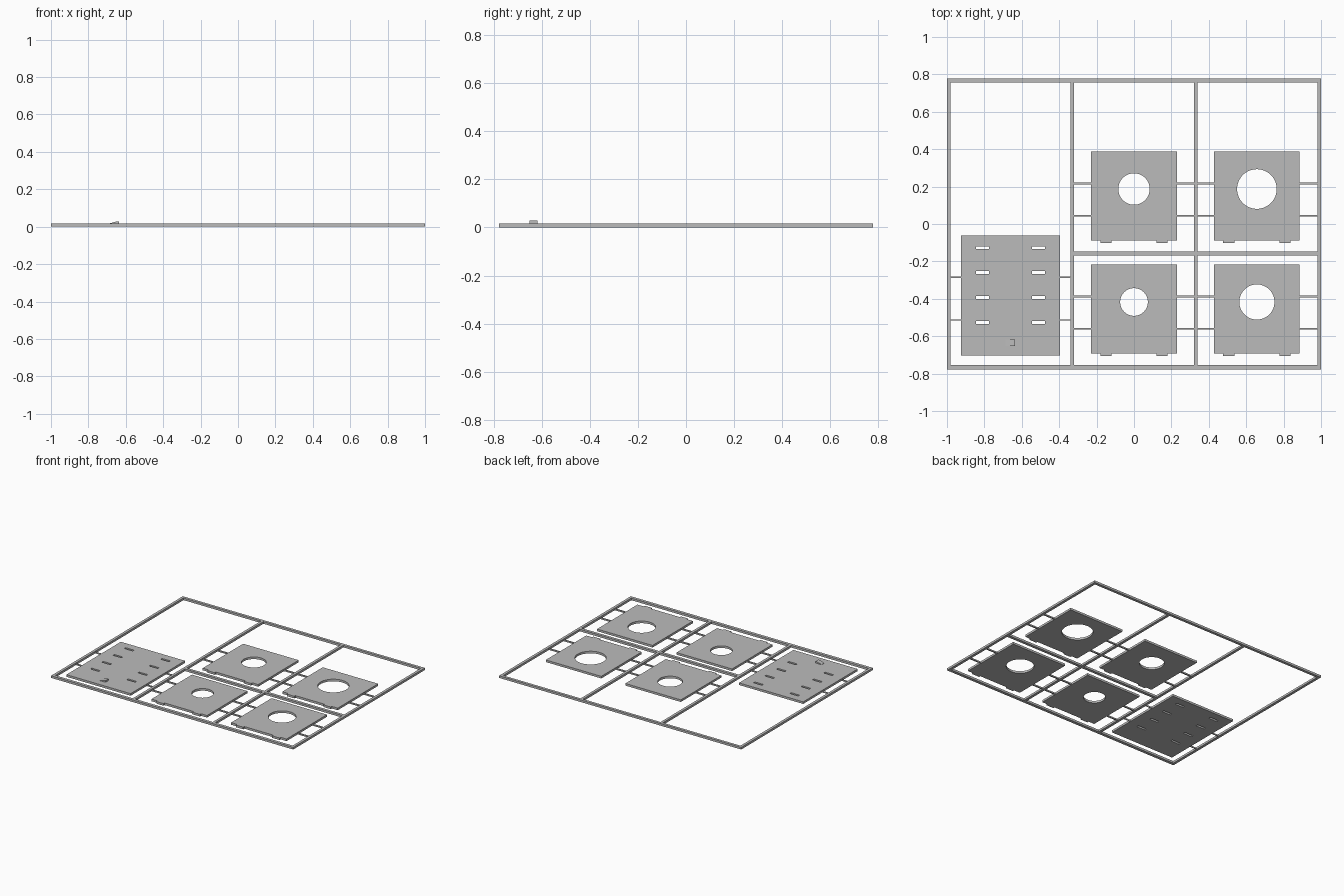
import bpy, bmesh, math

cube = bpy.data.objects.get("Cube")
if cube:
    bpy.data.objects.remove(cube)

THICK = 0.016

grey = bpy.data.materials.new("plain_grey")
grey.use_nodes = True
colour = (0.5, 0.5, 0.5, 1)
grey.diffuse_color = colour
grey.node_tree.nodes["Principled BSDF"].inputs["Base Color"].default_value = colour


def add_mesh(name, mesh):
    obj = bpy.data.objects.new(name, mesh)
    mesh.materials.clear()
    mesh.materials.append(grey)
    bpy.context.collection.objects.link(obj)
    return obj


def rect(x0, x1, y0, y1):
    return [(x0, y0), (x1, y0), (x1, y1), (x0, y1)]


def circle(cx, cy, r, n=64):
    return [(cx + r * math.cos(2 * math.pi * i / n),
             cy + r * math.sin(2 * math.pi * i / n)) for i in range(n)]


def slab(name, loops, z0=0.0, z1=THICK):
    """Extrude an outline; the loops after the first become holes."""
    curve = bpy.data.curves.new(name, "CURVE")
    curve.dimensions = "2D"
    curve.fill_mode = "BOTH"
    curve.extrude = (z1 - z0) / 2
    for loop in loops:
        spline = curve.splines.new("POLY")
        spline.points.add(len(loop) - 1)
        for point, (x, y) in zip(spline.points, loop):
            point.co = (x, y, 0, 1)
        spline.use_cyclic_u = True
    temp = bpy.data.objects.new(name + "_outline", curve)
    bpy.context.collection.objects.link(temp)
    mesh = bpy.data.meshes.new_from_object(
        temp.evaluated_get(bpy.context.evaluated_depsgraph_get()))
    bpy.data.objects.remove(temp)
    bm = bmesh.new()
    bm.from_mesh(mesh)
    bmesh.ops.remove_doubles(bm, verts=bm.verts, dist=0.0001)
    bmesh.ops.translate(bm, verts=bm.verts, vec=(0, 0, (z0 + z1) / 2))
    bmesh.ops.recalc_face_normals(bm, faces=bm.faces)
    for face in bm.faces:
        face.smooth = False
    bm.to_mesh(mesh)
    bm.free()
    return add_mesh(name, mesh)


# Sprue frame: outer border with dividers left as bars between the openings
B, D = 0.98, 0.32
slab("sprue_frame", [
    rect(-1, 1, -0.777, 0.777),
    rect(-B, -D - 0.02, -0.755, 0.757),
    rect(-D, D, -0.755, -0.168), rect(-D, D, -0.147, 0.757),
    rect(D + 0.02, B, -0.755, -0.168), rect(D + 0.02, B, -0.147, 0.757)])


def runners(name, ys, spans, width):
    """Thin bars joining a plate to the frame on both sides."""
    for i, y in enumerate(ys):
        for j, (x0, x1) in enumerate(spans):
            slab(f"{name}_runner_{i}_{j}",
                 [rect(x0, x1, y - width / 2, y + width / 2)], 0.002, 0.012)


# Four square plates with a round hole and two tabs on the front edge
HALF = 0.229
for name, cx, y0, radius in [("back_middle_plate", 0, -0.089, 0.084),
                             ("back_left_plate", 0.657, -0.089, 0.106),
                             ("front_middle_plate", 0, -0.693, 0.074),
                             ("front_left_plate", 0.657, -0.693, 0.094)]:
    y1, tab = y0 + 0.477, y0 - 0.013
    outline = [(cx - HALF, y0)]
    for t in (-0.15, 0.15):
        a, b = cx + t - 0.03, cx + t + 0.03
        outline += [(a, y0), (a, tab), (b, tab), (b, y0)]
    outline += [(cx + HALF, y0), (cx + HALF, y1), (cx - HALF, y1)]
    slab(name, [outline, circle(cx, y0 + 0.276, radius)])
    right_end = D if cx == 0 else B
    left_end = -D if cx == 0 else D + 0.02
    runners(name, (y0 + 0.133, y0 + 0.305),
            [(left_end, cx - HALF), (cx + HALF, right_end)], 0.010)

# Slotted base plate
slots = [rect(x - 0.035, x + 0.035, y - 0.008, y + 0.008)
         for x in (-0.809, -0.51) for y in (-0.127, -0.26, -0.394, -0.527)]
slab("base_plate", [rect(-0.925, -0.395, -0.703, -0.061)] + slots)
runners("base_plate", (-0.285, -0.513), [(-B, -0.925), (-0.395, -D - 0.02)], 0.006)

# Sloping catch on the base plate, extruded from its side profile
bm = bmesh.new()
profile = [(-0.687, 0.014), (-0.637, 0.014), (-0.637, 0.029), (-0.645, 0.029), (-0.687, 0.018)]
side = bm.faces.new([bm.verts.new((x, -0.652, z)) for x, z in profile])
top = bmesh.ops.extrude_face_region(bm, geom=[side])
bmesh.ops.translate(bm, vec=(0, 0.034, 0),
                    verts=[v for v in top["geom"] if isinstance(v, bmesh.types.BMVert)])
bmesh.ops.recalc_face_normals(bm, faces=bm.faces)
catch = bpy.data.meshes.new("catch")
bm.to_mesh(catch)
bm.free()
add_mesh("catch", catch)
